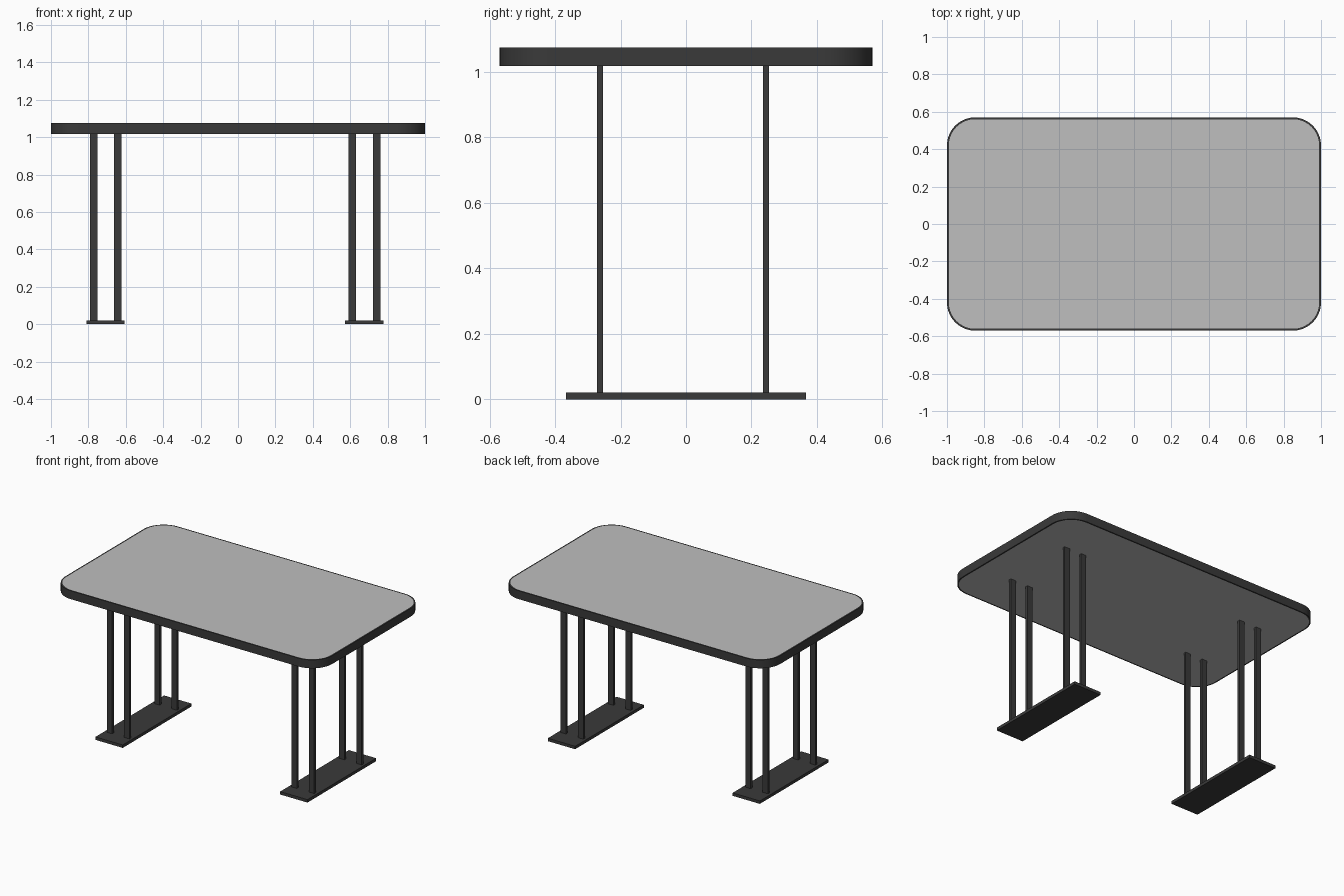
import bpy, bmesh, math

if "Cube" in bpy.data.objects:
    bpy.data.objects.remove(bpy.data.objects["Cube"])


def material(name, c):
    m = bpy.data.materials.new(name)
    m.diffuse_color = (c[0], c[1], c[2], 1)
    m.use_nodes = True
    m.node_tree.nodes["Principled BSDF"].inputs["Base Color"].default_value = m.diffuse_color
    return m


GREY = material("light grey top", (0.52, 0.52, 0.52))
DARK = material("dark metal", (0.042, 0.042, 0.042))


def box(name, x0, x1, y0, y1, z0, z1, mat):
    bpy.ops.mesh.primitive_cube_add(size=1, location=((x0 + x1) / 2, (y0 + y1) / 2, (z0 + z1) / 2))
    o = bpy.context.object
    o.name = name
    o.scale = (x1 - x0, y1 - y0, z1 - z0)
    bpy.ops.object.transform_apply(location=False, rotation=False, scale=True)
    o.data.materials.append(mat)
    return o


def rounded_rect(hx, hy, r, n=10):
    pts = []
    for i, (sx, sy) in enumerate([(1, 1), (-1, 1), (-1, -1), (1, -1)]):
        for k in range(n + 1):
            a = math.pi / 2 * (i + k / n)
            pts.append((sx * (hx - r) + r * math.cos(a), sy * (hy - r) + r * math.sin(a)))
    return pts


# Table top: rounded slab with a dark edge band and grey faces inset above and below
Z0, Z1, BAND = 1.018, 1.075, 0.01
outer = rounded_rect(1.0, 0.57, 0.15)
inner = rounded_rect(1.0 - BAND, 0.57 - BAND, 0.15 - BAND)
bm = bmesh.new()
ring = lambda pts, z: [bm.verts.new((x, y, z)) for x, y in pts]
ob, ot, ib, it = ring(outer, Z0), ring(outer, Z1), ring(inner, Z0), ring(inner, Z1)
N = len(outer)
for i in range(N):
    j = (i + 1) % N
    bm.faces.new((ob[i], ob[j], ot[j], ot[i])).material_index = 1
    bm.faces.new((ot[i], ot[j], it[j], it[i])).material_index = 1
    bm.faces.new((ib[i], ib[j], ob[j], ob[i])).material_index = 1
bm.faces.new(it)
bm.faces.new(ib[::-1])
me = bpy.data.meshes.new("table_top")
bm.to_mesh(me)
bm.free()
me.materials.append(GREY)
me.materials.append(DARK)
top = bpy.data.objects.new("table_top", me)
bpy.context.collection.objects.link(top)
bpy.context.view_layer.objects.active = top
top.select_set(True)
bpy.ops.object.shade_smooth_by_angle(angle=math.radians(30))
top.select_set(False)

# Two supports: a flat foot plate with four flat bar legs each
for side, cx in (("left", -0.708), ("right", 0.675)):
    box(side + "_foot_plate", cx - 0.102, cx + 0.102, -0.367, 0.367, 0, 0.02, DARK)
    for lx in (-0.064, 0.066):
        for ly in (-0.263, 0.245):
            x = cx + lx
            box(side + "_leg", x - 0.02, x + 0.02, ly - 0.009, ly + 0.009, 0.02, Z0, DARK)
